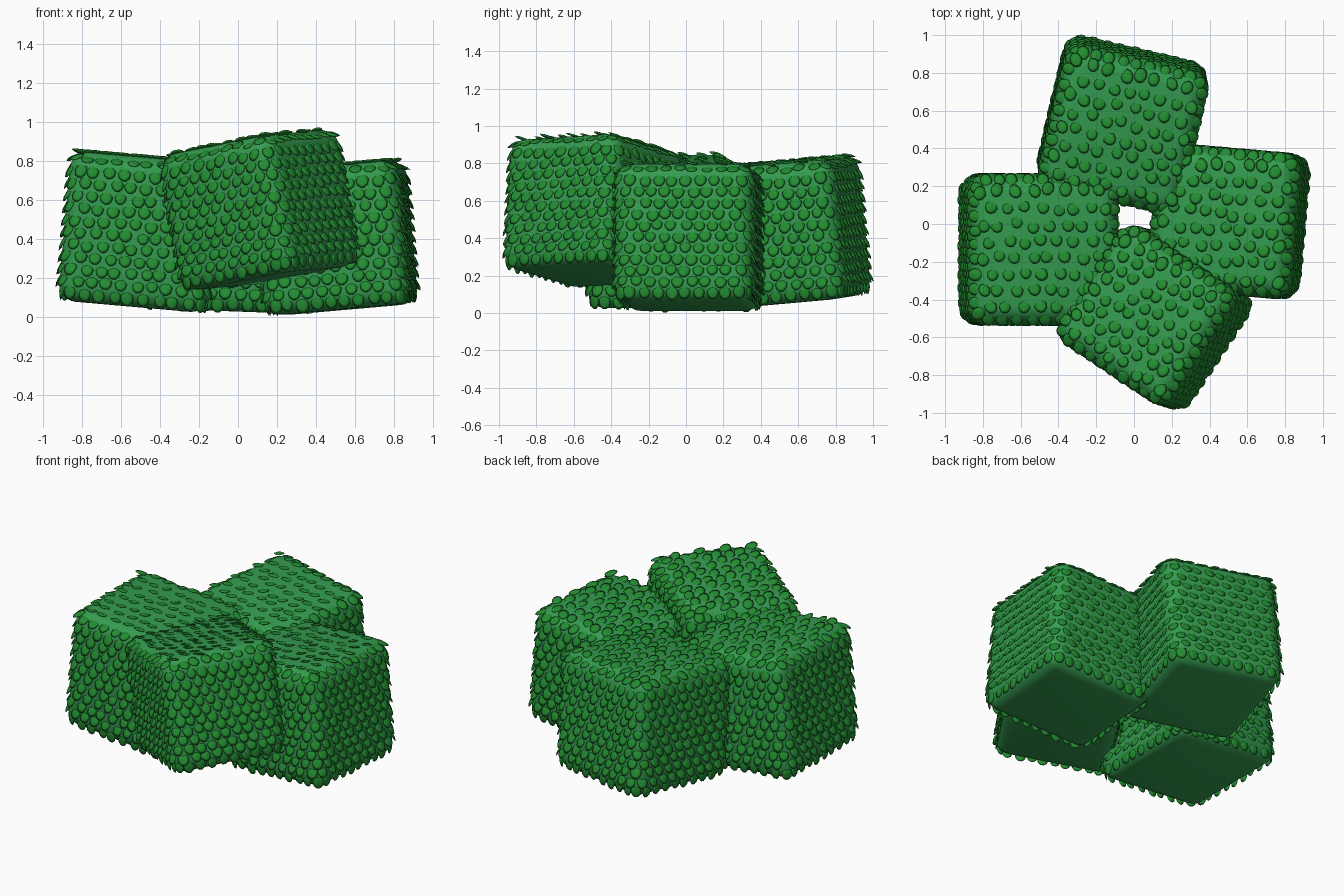
import bpy, bmesh, random
from math import radians, sin, cos, pi, sqrt
from mathutils import Vector, Matrix

if "Cube" in bpy.data.objects:
    bpy.data.objects.remove(bpy.data.objects["Cube"])

random.seed(4)
R = 0.09  # corner radius of the hedge blocks


def material(name, color):
    m = bpy.data.materials.new(name)
    m.diffuse_color = color
    m.use_nodes = True
    m.node_tree.nodes["Principled BSDF"].inputs["Base Color"].default_value = m.diffuse_color
    return m


body_mat = material("hedge_green", (0.035, 0.33, 0.08, 1))
leaf_mat = material("leaf_green", (0.016, 0.26, 0.03, 1))


def link(name, me, mat, matrix):
    me.polygons.foreach_set("use_smooth", [True] * len(me.polygons))
    me.materials.append(mat)
    ob = bpy.data.objects.new(name, me)
    ob.matrix_world = matrix
    bpy.context.collection.objects.link(ob)


# template of one leaf: a small oval made from rings, flattened when placed
SEG = 10
LEAF_V = [Vector((r * cos(2 * pi * k / SEG), r * sin(2 * pi * k / SEG), z))
          for r, z in ((0.6, -0.8), (1, 0), (0.6, 0.8)) for k in range(SEG)]
LEAF_F = [(a + k, a + (k + 1) % SEG, a + SEG + (k + 1) % SEG, a + SEG + k)
          for a in (0, SEG) for k in range(SEG)]
LEAF_F += [tuple(reversed(range(SEG))), tuple(range(2 * SEG, 3 * SEG))]


def add_leaf(verts, faces, p, n, down, tilt):
    # the tip lifts off the surface, the base is sunk into it
    d = (down - n * down.dot(n)).normalized()
    y = d * cos(tilt) + n * sin(tilt)
    x = y.cross(n).normalized()
    z = x.cross(y)
    s = random.uniform(0.92, 1.08)
    m = Matrix((x * 0.032 * s, y * 0.04 * s, z * 0.007)).transposed()
    base, origin = len(verts), p + n * 0.003
    verts.extend(m @ v + origin for v in LEAF_V)
    faces.extend(tuple(base + i for i in f) for f in LEAF_F)


def ring_point(t, half, rad):
    # point and outward direction at fraction t around a rounded square
    straight, arc = 2 * (half - rad), rad * pi / 2
    side, f = divmod(t * 4, 1)
    s = f * (straight + arc)
    if s < straight:
        p, a = Vector((half, s - straight / 2, 0)), 0
    else:
        a = (s - straight) / rad
        c = half - rad
        p = Vector((c + rad * cos(a), c + rad * sin(a), 0))
    turn = Matrix.Rotation(side * pi / 2, 3, 'Z')
    return turn @ p, turn @ Vector((cos(a), sin(a), 0))


def hedge(name, center, half, rot):
    tx, ty, tz = (radians(a) for a in rot)
    turn = (Matrix.Rotation(tz, 4, 'Z') @ Matrix.Rotation(ty, 4, 'Y')
            @ Matrix.Rotation(tx, 4, 'X'))
    world = Matrix.Translation(center) @ turn

    # rounded block
    bm = bmesh.new()
    bmesh.ops.create_cube(bm, size=2 * half)
    bmesh.ops.bevel(bm, geom=bm.edges[:], offset=R, segments=6,
                    profile=0.5, affect='EDGES')
    me = bpy.data.meshes.new(name + "_block")
    bm.to_mesh(me)
    bm.free()
    link(name + "_block", me, body_mat, world)

    # staggered rows of leaves around the four sides
    verts, faces = [], []
    rows, cols = 12, 38
    for i in range(rows):
        z = -half + 0.045 + i * (2 * half - 0.08) / (rows - 1)
        k = max(0, abs(z) - (half - R)) / R
        inset = R * (1 - sqrt(1 - k * k))
        lift = k if z > 0 else -k
        for j in range(cols):
            t = ((j + 0.5 * (i % 2) + random.uniform(-.12, .12)) / cols) % 1
            p, n = ring_point(t, half, R)
            p -= n * inset
            p.z = z + random.uniform(-0.006, 0.006)
            n = (n * sqrt(1 - k * k) + Vector((0, 0, lift))).normalized()
            add_leaf(verts, faces, p, n, Vector((0, 0, -1)), radians(24))

    # scattered leaves lying on the top
    step = (2 * half - 0.12) / 7 * 0.95
    for i in range(8):
        for j in range(8):
            x = (i - 3.5 + 0.25 * (-1) ** j) * step
            y = (j - 3.5) * step
            p = Vector((x + random.uniform(-.015, .015),
                        y + random.uniform(-.015, .015), half - 0.002))
            a = -pi / 2 - tz + random.uniform(-0.7, 0.7)
            add_leaf(verts, faces, p, Vector((0, 0, 1)),
                     Vector((cos(a), sin(a), 0)), radians(17))
    me = bpy.data.meshes.new(name + "_leaves")
    me.from_pydata(verts, [], faces)
    link(name + "_leaves", me, leaf_mat, world)


# name, centre, half size, tilt x / tilt y / turn z
hedge("left_hedge", (-0.505, -0.135, 0.435), 0.385, (0, 5, 0))
hedge("back_hedge", (-0.06, 0.525, 0.43), 0.375, (5, 2, -13))
hedge("right_hedge", (0.50, 0.015, 0.405), 0.37, (0, -5, -5))
hedge("raised_front_hedge", (0.11, -0.495, 0.548), 0.355, (3, -9.5, -34))
